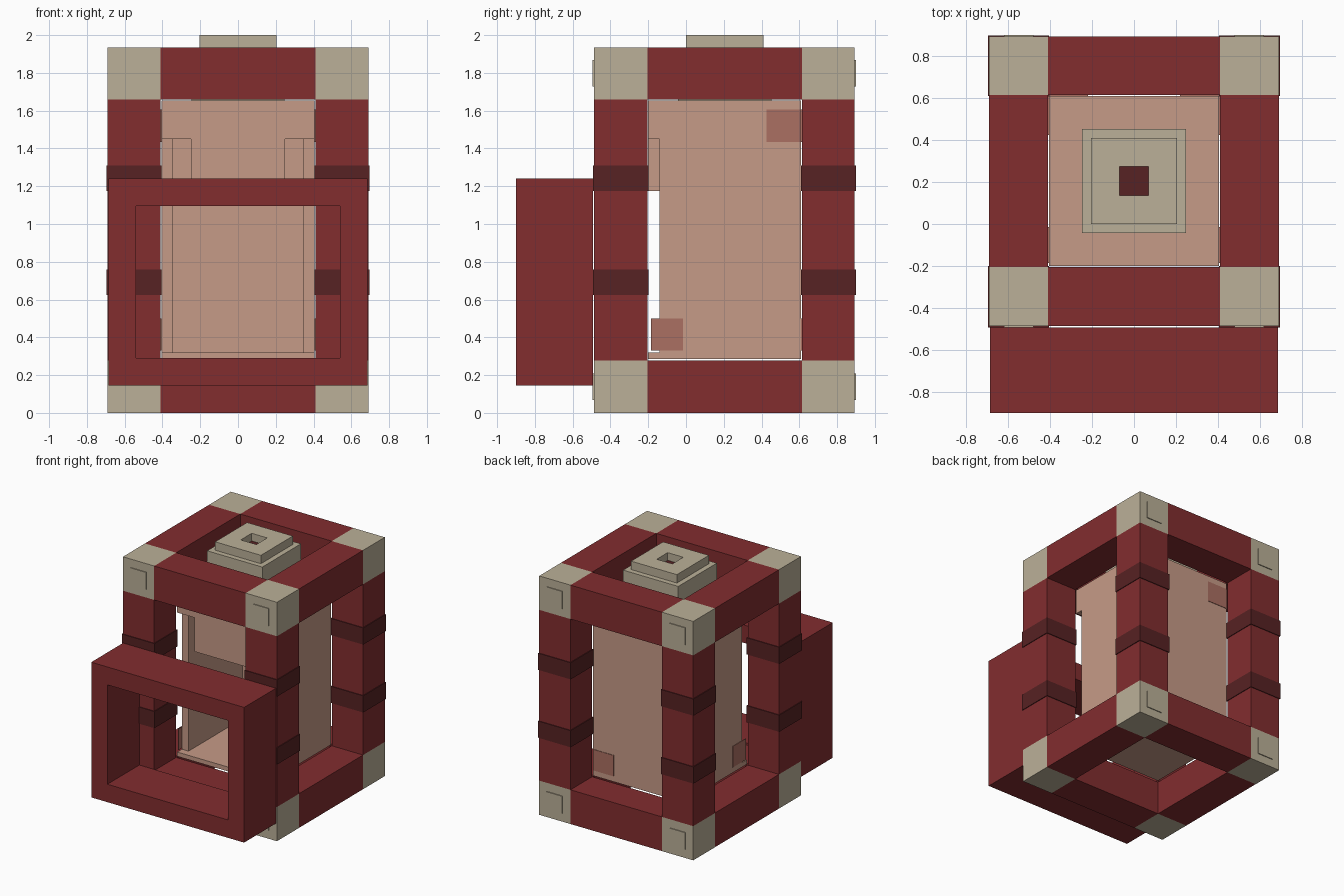
import bpy

if "Cube" in bpy.data.objects:
    bpy.data.objects.remove(bpy.data.objects["Cube"])


def material(name, rgb):
    lin = [((c / 255 + 0.055) / 1.055) ** 2.4 for c in rgb]
    m = bpy.data.materials.new(name)
    m.diffuse_color = (*lin, 1)
    m.use_nodes = True
    m.node_tree.nodes["Principled BSDF"].inputs["Base Color"].default_value = m.diffuse_color
    return m


RED = material("red", (130, 45, 47))
DARK = material("dark_red", (87, 34, 35))
BEIGE = material("beige", (187, 176, 152))
PINK = material("pink", (198, 155, 135))
ROSE = material("rose", (171, 112, 98))

FACES = [(0, 2, 3, 1), (4, 5, 7, 6), (0, 1, 5, 4), (2, 6, 7, 3), (0, 4, 6, 2), (1, 3, 7, 5)]


def boxes(name, mat, blocks):
    """One object from blocks given as ((x0, x1), (y0, y1), (z0, z1))."""
    verts, faces = [], []
    for xs, ys, zs in blocks:
        n = len(verts)
        xs, ys, zs = sorted(xs), sorted(ys), sorted(zs)
        verts += [(x, y, z) for z in zs for y in ys for x in xs]
        faces += [[n + i for i in f] for f in FACES]
    mesh = bpy.data.meshes.new(name)
    mesh.from_pydata(verts, [], faces)
    mesh.materials.append(mat)
    obj = bpy.data.objects.new(name, mesh)
    bpy.context.collection.objects.link(obj)
    return obj


# Spans of the cage: outer/inner bands along each axis
X = [(-0.69, -0.41), (0.41, 0.69)]
Y = [(-0.487, -0.205), (0.615, 0.893)]
Z = [(0.0, 0.277), (1.66, 1.935)]
MX, MY, MZ = (-0.41, 0.41), (-0.205, 0.615), (0.277, 1.66)

# Cage
boxes("corner_cubes", BEIGE, [(x, y, z) for x in X for y in Y for z in Z])
boxes("posts", RED, [(x, y, MZ) for x in X for y in Y])
boxes("cross_beams", RED, [(MX, y, z) for y in Y for z in Z])
boxes("side_beams", RED, [(x, MY, z) for x in X for z in Z])

# Dark bands wrapped round the posts
e = 0.006
boxes("post_bands", DARK, [((x[0] - e, x[1] + e), (y[0] - e, y[1] + e), z)
                           for x in X for y in Y for z in ((0.625, 0.76), (1.175, 1.31))])

# Small raised plates on the front and back of the corner cubes
boxes("corner_plates", BEIGE, [((cx - 0.07, cx + 0.07), y, (cz - 0.07, cz + 0.07))
                               for cx in (-0.55, 0.55) for cz in (0.138, 1.797)
                               for y in ((-0.494, -0.487), (0.893, 0.9))])

# Hollow inner casing, open at the front with a hanging flap
boxes("casing", PINK, [
    ((-0.405, 0.405), (-0.2, 0.61), (0.285, 0.32)),     # floor
    ((-0.405, 0.405), (-0.2, 0.61), (1.62, 1.655)),     # ceiling
    ((-0.405, -0.345), (-0.14, 0.61), (0.32, 1.62)),    # left wall
    ((0.345, 0.405), (-0.14, 0.61), (0.32, 1.62)),      # right wall
    ((-0.345, 0.345), (0.55, 0.61), (0.32, 1.62)),      # back wall
    ((-0.405, 0.405), (-0.2, -0.14), (1.45, 1.62)),     # front header
    ((-0.25, 0.25), (-0.2, -0.14), (1.175, 1.45)),      # front flap
])

# Rose patches on the casing sides and back
LOW, HIGH = (0.33, 0.5), (1.435, 1.605)
patches = []
for s in (-1, 1):
    side = (s * 0.404, s * 0.409)
    patches += [(side, (-0.185, -0.015), LOW), (side, (0.425, 0.609), HIGH)]
patches += [((0.22, 0.404), (0.609, 0.614), LOW), ((-0.404, -0.22), (0.609, 0.614), HIGH)]
boxes("patches", ROSE, patches)

# Square front frame
FY = (-0.9, -0.492)
boxes("front_frame", RED, [
    ((-0.685, 0.685), FY, (0.145, 0.29)),
    ((-0.685, 0.685), FY, (1.095, 1.24)),
    ((-0.685, -0.54), FY, (0.29, 1.095)),
    ((0.54, 0.685), FY, (0.29, 1.095)),
])

# Stepped cap with a square socket
C = 0.205
boxes("cap_base", BEIGE, [((-0.247, 0.247), (C - 0.247, C + 0.247), (1.655, 1.932))])
T = (1.932, 2.0)
boxes("cap_top", BEIGE, [
    ((-0.205, 0.205), (C - 0.205, C - 0.07), T),
    ((-0.205, 0.205), (C + 0.07, C + 0.205), T),
    ((-0.205, -0.07), (C - 0.07, C + 0.07), T),
    ((0.07, 0.205), (C - 0.07, C + 0.07), T),
])
boxes("cap_socket", DARK, [((-0.07, 0.07), (C - 0.07, C + 0.07), (1.932, 1.938))])
